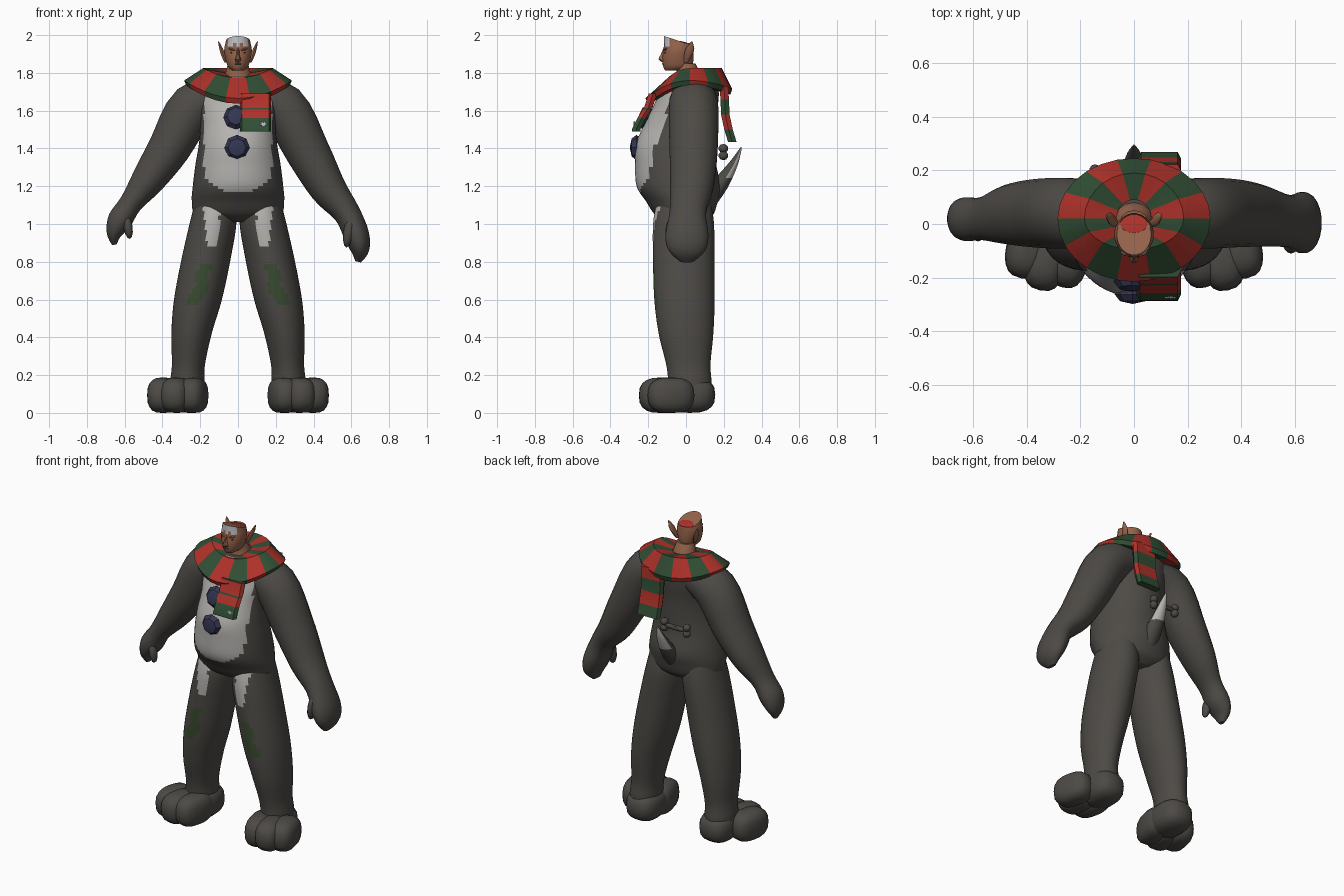
import bpy, bmesh, math
from mathutils import Vector, Euler

if "Cube" in bpy.data.objects:
    bpy.data.objects.remove(bpy.data.objects["Cube"])

COLORS = {
    "fur": (0.075, 0.069, 0.061), "white_fur": (0.46, 0.45, 0.43),
    "scarf_red": (0.42, 0.030, 0.022), "scarf_green": (0.030, 0.075, 0.034),
    "button_navy": (0.035, 0.038, 0.085), "skin": (0.30, 0.125, 0.070),
    "hair_white": (0.52, 0.54, 0.58), "moss_patch": (0.042, 0.072, 0.030),
    "dark_brown": (0.07, 0.035, 0.022),
}
MATS = {}
for key, c in COLORS.items():
    MATS[key] = bpy.data.materials.new(key)
    MATS[key].diffuse_color = (*c, 1)


def finish(name, bm, mats, rule=None, angle=40):
    """Turn a bmesh into an object, colour it by rule(centre, normal), shade it."""
    bmesh.ops.recalc_face_normals(bm, faces=bm.faces[:])
    bm.normal_update()
    if rule:
        for f in bm.faces:
            f.material_index = mats.index(rule(f.calc_center_median(), f.normal))
    me = bpy.data.meshes.new(name)
    bm.to_mesh(me)
    bm.free()
    for m in mats:
        me.materials.append(MATS[m])
    ob = bpy.data.objects.new(name, me)
    bpy.context.collection.objects.link(ob)
    bpy.ops.object.select_all(action='DESELECT')
    ob.select_set(True)
    bpy.context.view_layer.objects.active = ob
    if angle:
        bpy.ops.object.shade_smooth_by_angle(angle=math.radians(angle))
    return ob


def smooth_keys(keys, sub):
    """Catmull-Rom interpolation between key rings."""
    out, n = [], len(keys)
    for i in range(n - 1):
        a, b, c, d = (keys[max(0, min(n - 1, i + k))] for k in (-1, 0, 1, 2))
        for s in range(sub):
            t = s / sub
            out.append([0.5 * (2*q + (r-p)*t + (2*p-5*q+4*r-s4)*t*t + (3*q-p-3*r+s4)*t**3)
                        for p, q, r, s4 in zip(a, b, c, d)])
    return out + [list(keys[-1])]


def skin_rings(bm, loops, caps=True):
    rows = [[bm.verts.new(p) for p in loop] for loop in loops]
    n = len(rows[0])
    for a, b in zip(rows, rows[1:]):
        for j in range(n):
            bm.faces.new((a[j], a[(j+1) % n], b[(j+1) % n], b[j]))
    if caps:
        bm.faces.new(rows[0])
        bm.faces.new(rows[-1])


def loft(name, keys, mats=("fur",), rule=None, seg=20, sub=4, follow=False, shape=None, angle=40):
    """Elliptical rings (x, y, z, rx, ry); follow turns them across the path."""
    rings, loops = smooth_keys(keys, sub), []
    for i, (x, y, z, rx, ry) in enumerate(rings):
        u = Vector((1, 0, 0))
        if follow:
            a, b = rings[max(i-1, 0)], rings[min(i+1, len(rings)-1)]
            u = Vector((b[2]-a[2], 0, a[0]-b[0])).normalized()
        loop = []
        for j in range(seg):
            t = 2 * math.pi * (j + 0.5) / seg
            p = Vector((x, y, z)) + u * rx * math.cos(t) + Vector((0, ry * math.sin(t), 0))
            loop.append(shape(p) if shape else p)
        loops.append(loop)
    bm = bmesh.new()
    skin_rings(bm, loops)
    return finish(name, bm, list(mats), rule, angle)


def blob(name, loc, size, mat="fur", rot=(0, 0, 0), power=1.0, seg=20, angle=40):
    """Ellipsoid; power under 1 makes it boxier. Never dips below the floor."""
    bm = bmesh.new()
    bmesh.ops.create_uvsphere(bm, u_segments=seg, v_segments=max(4, seg // 2), radius=1)
    m = Euler([math.radians(r) for r in rot]).to_matrix()
    for v in bm.verts:
        q = Vector([math.copysign(abs(c) ** power, c) * s for c, s in zip(v.co, size)])
        v.co = m @ q + Vector(loc)
        v.co.z = max(v.co.z, 0.0)
    return finish(name, bm, [mat], None, angle)


# torso with white belly
def belly(c, n):
    low = 1.165 + 0.10 * (abs(c.x) / 0.18) ** 3
    return "white_fur" if n.y < -0.05 and abs(c.x) < 0.18 and c.z > low else "fur"


loft("torso", [
    (0, 0, 1.01, .10, .10), (0, -.01, 1.05, .225, .155), (0, -.022, 1.12, .245, .19),
    (0, -.04, 1.2, .24, .222), (0, -.055, 1.32, .225, .215), (0, -.055, 1.42, .208, .212),
    (0, -.03, 1.53, .20, .19), (0, .0, 1.63, .215, .17), (0, .02, 1.72, .20, .15),
    (0, .02, 1.78, .12, .10)], ("fur", "white_fur"), belly, seg=48, sub=6)


# legs with pale thighs and moss patches
def leg_rule(c, n):
    x, z = abs(c.x), c.z
    if n.y < -0.1:
        t = (z - 0.87) / 0.27
        if 0 < t < 1.1 and 0.110 - 0.02*t < x < 0.16 + 0.035*t:
            return "white_fur"
        mid = 0.225 - 0.25 * (z - 0.58) + 0.012 * math.sin(z * 45)
        if 0.58 < z < 0.80 and abs(x - mid) < 0.036:
            return "moss_patch"
    return "fur"


for side, s in (("left", 1), ("right", -1)):
    loft(side + "_leg", [
        (.125*s, -.01, 1.16, .09, .13), (.13*s, -.013, 1.02, .122, .16),
        (.168*s, -.012, .82, .130, .163), (.212*s, -.008, .6, .127, .16),
        (.246*s, .0, .42, .107, .145), (.262*s, .012, .26, .088, .118),
        (.268*s, .02, .17, .09, .115), (.268*s, .02, .08, .09, .115)],
        ("fur", "white_fur", "moss_patch"), leg_rule, seg=48, sub=7)
    # foot and three toes
    blob(side + "_heel", (.262*s, .02, .095), (.105, .135, .095), power=.75)
    for toe, x, y, w, l in (("inner", .238, -.11, .075, .13), ("middle", .325, -.125, .08, .125),
                            ("outer", .395, -.08, .08, .125)):
        blob(f"{side}_{toe}_toe", (x*s, y, .093), (w, l, .095), power=.75, rot=(0, 0, 12*s))

# arms and hands, the left one hanging a little lower
loft("right_arm", [
    (-.06, .04, 1.68, .10, .11), (-.235, .04, 1.62, .128, .132), (-.365, .04, 1.40, .113, .128),
    (-.475, .035, 1.235, .09, .11), (-.567, .02, 1.11, .062, .08), (-.625, .018, 1.02, .066, .082),
    (-.655, .02, .95, .042, .065), (-.655, .02, .89, .012, .02)], follow=True)
loft("left_arm", [
    (.06, .04, 1.68, .10, .11), (.235, .04, 1.62, .128, .132), (.37, .04, 1.38, .118, .128),
    (.475, .03, 1.19, .098, .115), (.575, .01, 1.06, .072, .098), (.628, .005, .94, .068, .115),
    (.645, .005, .86, .05, .098), (.635, .005, .80, .015, .035)], follow=True)
blob("right_thumb", (-.582, -.035, .985), (.024, .03, .065), rot=(0, -8, 0), seg=12)
blob("left_thumb", (.585, -.075, .955), (.028, .035, .08), rot=(0, 8, 0), seg=12)

# coat buttons
for name, x, y, z, tilt in (("lower_button", -.005, -.262, 1.405, 0), ("upper_button", -.01, -.215, 1.565, -14)):
    blob(name, (x, y, z), (.067, .067, .036), "button_navy", rot=(90 + tilt, 0, 0), seg=8, angle=25)

# striped scarf collar: rx, front ry, back ry, then side, front and back height
N = 28
PROFILE = [(.065, .065, .07, 1.80, 1.77, 1.80), (.185, .115, .17, 1.825, 1.775, 1.825),
           (.285, .235, .225, 1.76, 1.665, 1.715), (.275, .222, .215, 1.735, 1.637, 1.685),
           (.17, .12, .16, 1.72, 1.68, 1.70)]
loops = []
for rx, rf, rb, zs, zf, zb in PROFILE:
    loop = []
    for k in range(N):
        t = -math.pi/2 + (k - 1) * 2 * math.pi / N
        sn = math.sin(t)
        end, ry = (zf, rf) if sn < 0 else (zb, rb)
        loop.append((rx * math.cos(t), .02 + ry * sn, zs + (end - zs) * sn * sn))
    loops.append(loop)
bm = bmesh.new()
skin_rings(bm, loops, caps=False)
for i, f in enumerate(bm.faces):
    f.material_index = (i % N) // 2 % 2
finish("scarf_collar", bm, ["scarf_red", "scarf_green"], angle=35)


# hanging scarf ends
def scarf_end(name, x0, x1, path, thick, bands):
    bm = bmesh.new()
    skin_rings(bm, [[(x0, y, z), (x0+.012, y-thick/2, z), (x1-.012, y-thick/2, z),
                     (x1, y, z), (x1-.012, y+thick/2, z), (x0+.012, y+thick/2, z)] for y, z in path])
    for f in bm.faces:
        z = f.calc_center_median().z
        k = next((i for i in range(len(path)-1) if path[i][1] >= z > path[i+1][1]), len(path)-2)
        f.material_index = "rg".index(bands[k])
    finish(name, bm, ["scarf_red", "scarf_green"], angle=30)


scarf_end("front_scarf_end", .01, .175,
          [(-.175, 1.69), (-.20, 1.615), (-.208, 1.605), (-.235, 1.56), (-.262, 1.505), (-.264, 1.49)],
          .045, "rgrgg")
scarf_end("back_scarf_end", .015, .175,
          [(.20, 1.73), (.205, 1.66), (.208, 1.58), (.225, 1.50), (.245, 1.435)], .045, "rgrg")
for i in range(3):
    blob(f"snowflake_bar_{i}", (.135, -.274, 1.527), (.022, .005, .005), "hair_white",
         rot=(0, 60 * i, 0), power=.6, seg=8)


# head, cut off on a slant at the crown
def crown(p):
    if p.z > 1.96:
        p.z -= (p.y + .04) * .33
    return p


def head_rule(c, n):
    edge = 1.945 + .012 * math.sin(abs(c.x) * 90)
    return "hair_white" if c.z > edge and c.y < -.045 and abs(c.x) < .056 and n.z < .8 else "skin"


loft("neck", [(0, .015, 1.74, .085, .075), (0, .012, 1.80, .068, .062), (0, 0, 1.85, .055, .05)],
     ("skin",), seg=14)
loft("head", [(0, -.06, 1.812, .028, .05), (0, -.045, 1.83, .052, .075), (0, -.043, 1.87, .066, .083),
              (0, -.04, 1.92, .074, .08), (0, -.04, 1.97, .064, .076)],
     ("skin", "hair_white"), head_rule, seg=24, sub=3, shape=crown)
blob("crown_lining", (0, .0, 1.957), (.052, .036, .004), "scarf_red", rot=(-18, 0, 0), seg=14)
loft("nose", [(0, -.115, 1.855, .012, .008), (0, -.125, 1.872, .017, .022),
              (0, -.122, 1.895, .009, .014), (0, -.113, 1.93, .007, .008)], ("skin",), seg=8, sub=2)
blob("mouth", (0, -.121, 1.847), (.02, .006, .003), "dark_brown", seg=8)
for side, s in (("left", 1), ("right", -1)):
    blob(side + "_eye", (.031*s, -.108, 1.907), (.013, .007, .005), "dark_brown", rot=(0, -8*s, 22*s), seg=8)
    blob(side + "_brow", (.031*s, -.109, 1.924), (.021, .010, .006), "skin", rot=(0, -14*s, 22*s), seg=8)
    loft(side + "_ear", [(.064*s, .0, 1.855, .008, .010), (.078*s, .012, 1.895, .012, .022),
                         (.09*s, .022, 1.93, .010, .022), (.103*s, .03, 1.965, .003, .004)],
         ("skin",), seg=10, sub=2)

# tail with pale rear face
loft("tail", [(0, .11, 1.10, .05, .05), (0, .165, 1.19, .052, .055), (0, .212, 1.26, .042, .042),
              (0, .256, 1.33, .027, .024), (0, .292, 1.405, .004, .004)], ("fur", "white_fur"),
     lambda c, n: "white_fur" if c.z > 1.235 and n.y > .25 else "fur", seg=16)

# small bone behind the back
blob("bone_shaft", (-.065, .198, 1.38), (.085, .014, .014), power=.7, seg=10)
for i, (x, z) in enumerate(((.015, 1.40), (.015, 1.362), (-.145, 1.40), (-.145, 1.362))):
    blob(f"bone_knob_{i}", (x, .198, z), (.024, .026, .024), seg=10)

for m in bpy.data.materials:
    if m.users and not m.is_grease_pencil:
        m.use_nodes = True
        m.node_tree.nodes["Principled BSDF"].inputs["Base Color"].default_value = m.diffuse_color
